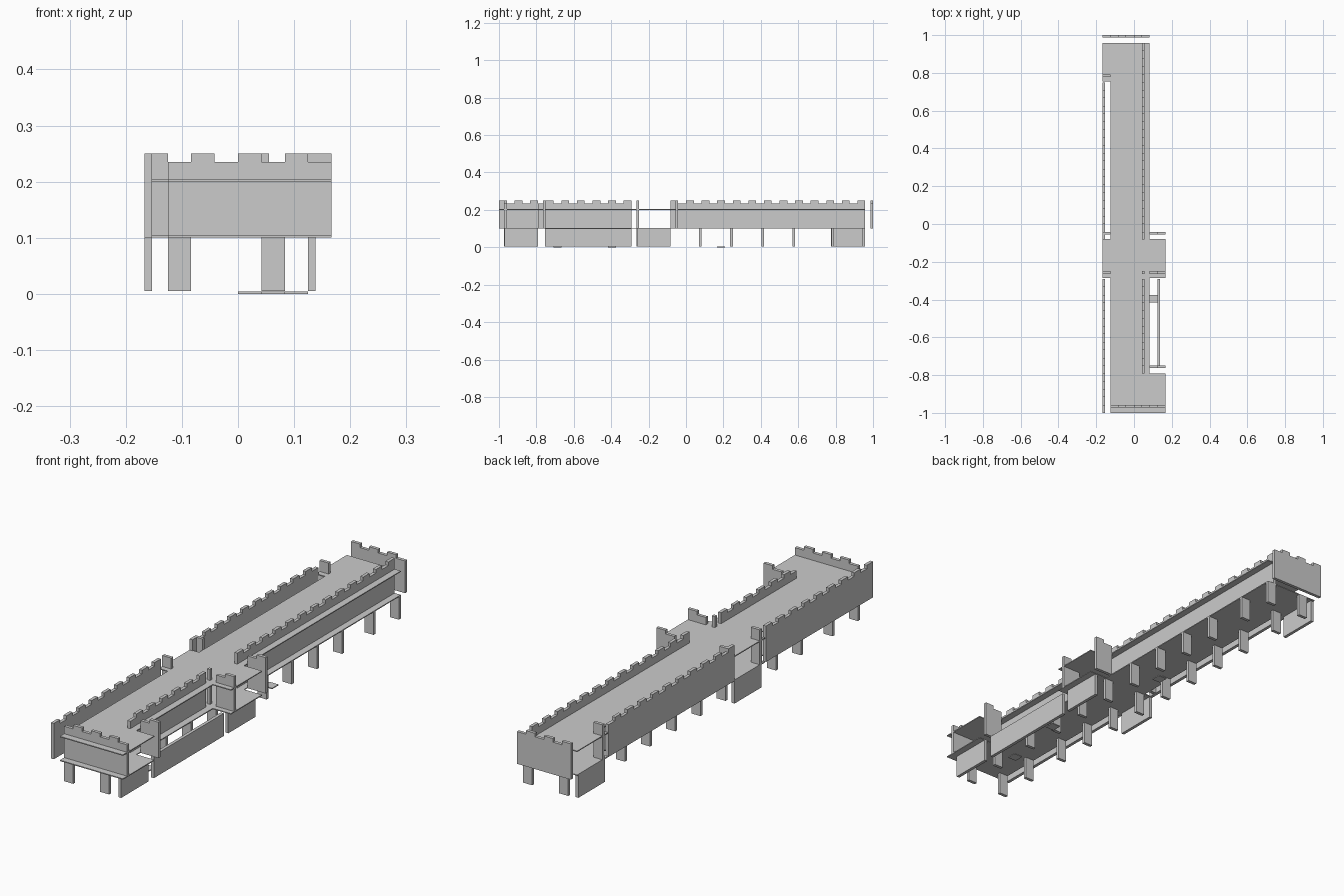
import bpy, bmesh
from mathutils import Vector

if "Cube" in bpy.data.objects:
    bpy.data.objects.remove(bpy.data.objects["Cube"])

U = 1 / 24      # building grid unit
T = 0.0135      # wall thickness


def prism(name, pts, offset):
    """Extrude a flat outline (3D points) along an offset vector."""
    bm = bmesh.new()
    face = bm.faces.new([bm.verts.new(p) for p in pts])
    out = bmesh.ops.extrude_face_region(bm, geom=[face])
    verts = [g for g in out["geom"] if isinstance(g, bmesh.types.BMVert)]
    bmesh.ops.translate(bm, verts=verts, vec=Vector(offset))
    bmesh.ops.recalc_face_normals(bm, faces=bm.faces)
    me = bpy.data.meshes.new(name)
    bm.to_mesh(me)
    bm.free()
    ob = bpy.data.objects.new(name, me)
    bpy.context.collection.objects.link(ob)
    return ob


def box(name, x0, x1, y0, y1, z0, z1):
    return prism(name, [(x0, y0, z0), (x1, y0, z0), (x1, y1, z0), (x0, y1, z0)],
                 (0, 0, z1 - z0))


def battlement(name, axis, at, k0, k1, parity=0, low=0.235, top=0.25):
    """Crenellated wall on grid cells k0..k1; merlons on cells of one parity."""
    prof = [(k1 * U, 0.1), (k0 * U, 0.1)]
    for k in range(k0, k1):
        z = top if k % 2 == parity else low
        prof += [(k * U, z), ((k + 1) * U, z)]
    if axis == 'x':
        return prism(name, [(a, at, z) for a, z in prof], (0, T, 0))
    return prism(name, [(at, a, z) for a, z in prof], (T, 0, 0))


# Two identical floor slabs with side bays
outline = [(-3, -24), (4, -24), (4, -19), (2, -19), (2, -6.85), (4, -6.85),
           (4, -1.9), (2, -1.9), (2, 23), (-4, 23), (-4, 18.1), (-3, 18.1),
           (-3, -1.9), (-4, -1.9), (-4, -6.85), (-3, -6.85)]
for name, z in (("lower_floor", 0.1), ("upper_floor", 0.2)):
    prism(name, [(x * U, y * U, z) for x, y in outline], (0, 0, 0.004))

# Long crenellated walls
battlement("left_wall_back", 'y', -4 * U, -2, 18)
battlement("left_wall_front", 'y', -4 * U, -24, -7)
battlement("right_wall_back", 'y', U, -2, 23)
battlement("right_wall_front", 'y', U, -19, -7)

# End walls
battlement("front_wall", 'x', -23 * U - T, -3, 4)
battlement("back_wall", 'x', 1 - T, -4, 2)

# Short return walls at the bays
for i, y in enumerate((-18, -6, -1)):
    battlement(f"right_bay_wall_{i}", 'x', y * U - T, 2, 4, parity=1)
for i, y in enumerate((19, -1, -6)):
    battlement(f"left_bay_wall_{i}", 'x', y * U - T, -4, -3)
box("corner_post", U, U + T, -6 * U - T, -6 * U, 0.1, 0.25)

# Ground-level walls under the bays
for i, (a, b) in enumerate(((-23.3, -19), (-18.1, -7), (-6.3, -2))):
    box(f"right_ground_wall_{i}", 3 * U, 3 * U + T, a * U, b * U, 0.005, 0.1)
for i, (a, b) in enumerate(((-6.3, -2), (18.6, 22.8))):
    box(f"left_ground_wall_{i}", -4 * U, -4 * U + T, a * U, b * U, 0.005, 0.1)

# Flat pillars in two rows
for i, k in enumerate((-23, -19, -14, -10, -6, -2, 2, 6, 10, 14, 19, 23)):
    for side, x in (("left", -3), ("right", 1)):
        box(f"{side}_pillar_{i}", x * U, (x + 1) * U, k * U - T, k * U, 0.005, 0.1)

# Ground plates
for i, (x, y) in enumerate(((1, -17), (2, -10), (0, 4))):
    box(f"ground_plate_{i}", x * U, (x + 1) * U, y * U, (y + 1) * U, 0, 0.004)
